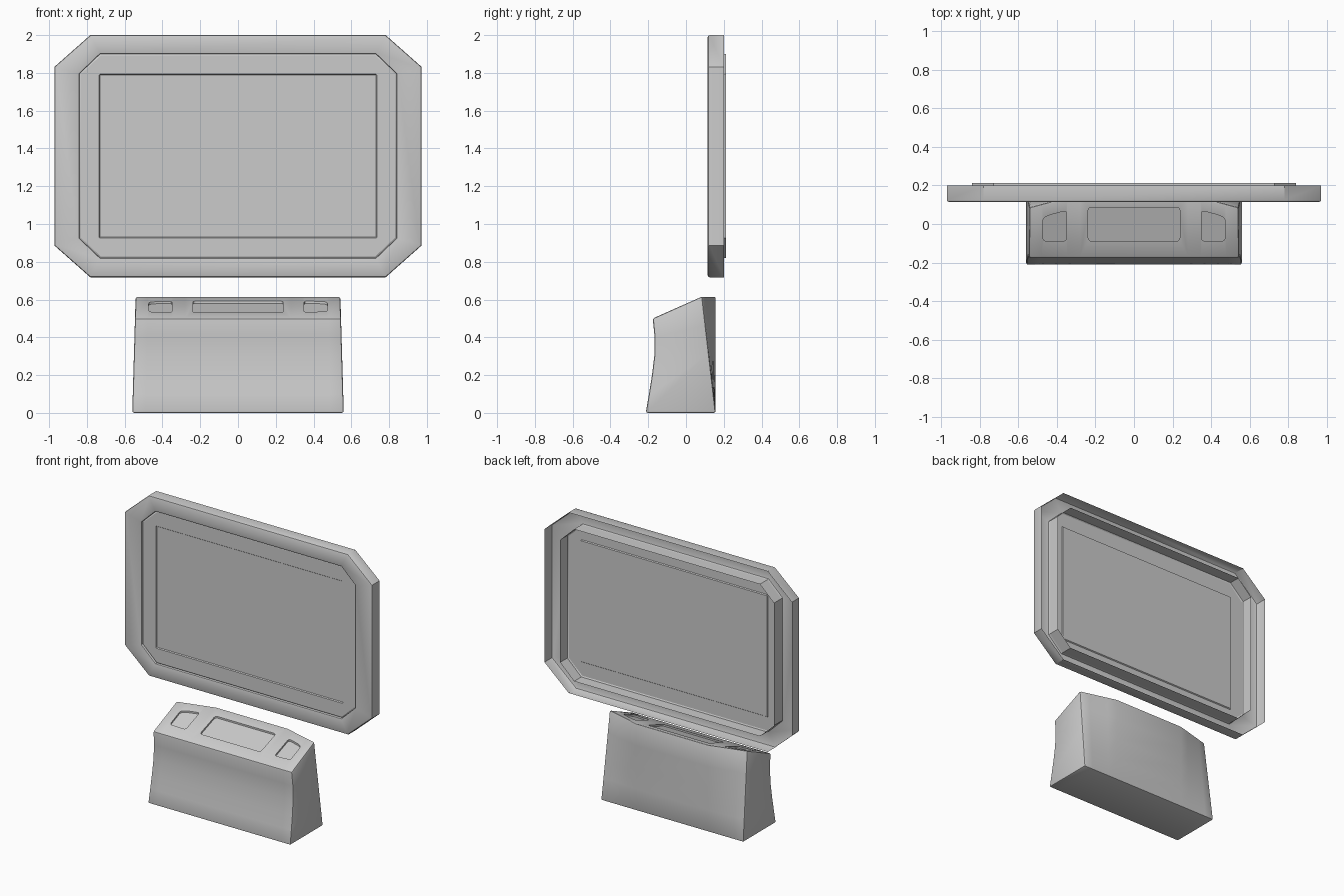
import bpy, bmesh, math
from mathutils import Vector

if "Cube" in bpy.data.objects:
    bpy.data.objects.remove(bpy.data.objects["Cube"])


def make_object(name, bm):
    bmesh.ops.recalc_face_normals(bm, faces=bm.faces)
    mesh = bpy.data.meshes.new(name)
    bm.to_mesh(mesh)
    bm.free()
    ob = bpy.data.objects.new(name, mesh)
    bpy.context.collection.objects.link(ob)
    return ob


def loft(name, loops, cap_start=False, cap_end=False):
    """Join closed loops of equal length into a skin."""
    bm = bmesh.new()
    rings = [[bm.verts.new(p) for p in loop] for loop in loops]
    n = len(rings[0])
    for a, b in zip(rings, rings[1:]):
        for i in range(n):
            j = (i + 1) % n
            bm.faces.new((a[i], a[j], b[j], b[i]))
    if cap_start:
        bm.faces.new(rings[0])
    if cap_end:
        bm.faces.new(rings[-1])
    return make_object(name, bm)


def shade(ob, angle=30):
    bpy.ops.object.select_all(action='DESELECT')
    ob.select_set(True)
    bpy.context.view_layer.objects.active = ob
    bpy.ops.object.shade_smooth_by_angle(angle=math.radians(angle))


def octagon(y, hx, z0, z1, cx, cz, d=0.0):
    """Clipped rectangle in the xz plane, inset by d."""
    hx, z0, z1 = hx - d, z0 + d, z1 - d
    cx, cz = cx - 0.586 * d, cz - 0.586 * d
    return [(-hx + cx, y, z0), (hx - cx, y, z0), (hx, y, z0 + cz), (hx, y, z1 - cz),
            (hx - cx, y, z1), (-hx + cx, y, z1), (-hx, y, z1 - cz), (-hx, y, z0 + cz)]


# Open-backed outer frame
OUT = (0.972, 0.718, 2.0, 0.19, 0.168)
INN = (0.84, 0.82, 1.9, 0.11, 0.105)
PAN = (0.735, 0.925, 1.793, 0.004, 0.004)
frame = loft("outer_frame", [
    octagon(0.2, *OUT), octagon(0.125, *OUT), octagon(0.118, *OUT, 0.003),
    octagon(0.115, *OUT, 0.01), octagon(0.115, *INN, -0.006),
    octagon(0.117, *INN, -0.002), octagon(0.122, *INN), octagon(0.135, *INN)])
shade(frame, 40)

# Open-backed inner frame with the recessed display panel
display = loft("inner_frame_and_display", [
    octagon(0.213, *INN), octagon(0.132, *INN), octagon(0.127, *INN, 0.008),
    octagon(0.127, *PAN), octagon(0.134, *PAN, 0.005)], cap_end=True)
shade(display)

# Pedestal: side-on profiles lofted across x, rear corners swept forward
FLAT, SIDE = 0.28, 0.542
FRONT = [(-0.213, 0.0), (-0.196, 0.1), (-0.18, 0.2), (-0.168, 0.3), (-0.166, 0.4), (-0.176, 0.5)]
TOP = 0.617


def rear_y(x):
    return 0.157 - 0.072 * max(0.0, (abs(x) - FLAT) / (SIDE - FLAT))


def top_z(x, y):
    return 0.5 + (TOP - 0.5) * (y + 0.176) / (rear_y(x) + 0.176)


def section(x):
    back = [(0.157 + (rear_y(x) - 0.157) * k / 4, TOP * k / 4) for k in range(4, -1, -1)]
    k = max(0.0, (abs(x) - FLAT) / (SIDE - FLAT))
    return [(x + math.copysign(0.018 * k * (1 - z / TOP), x), y, z) for y, z in FRONT + back]


right = [FLAT + (SIDE - FLAT) * i / 4 for i in range(5)]
xs = [-x for x in reversed(right)] + right
pedestal = loft("pedestal", [section(x) for x in xs], True, True)
bev = pedestal.modifiers.new("edge_rounding", 'BEVEL')
bev.width, bev.segments = 0.01, 2
bev.limit_method, bev.angle_limit = 'ANGLE', math.radians(40)


# Rounded pockets sunk into the sloping top
def rounded(points, r, steps=4):
    out = []
    for i, p in enumerate(points):
        p = Vector(p)
        a = p + (Vector(points[i - 1]) - p).normalized() * r
        b = p + (Vector(points[(i + 1) % len(points)]) - p).normalized() * r
        for s in range(steps + 1):
            t = s / steps
            out.append(a * (1 - t) ** 2 + p * 2 * t * (1 - t) + b * t * t)
    return out


def pocket(name, points):
    outline = rounded(points, 0.018)
    cutter = loft(name, [[(p.x, p.y, top_z(p.x, p.y) + h) for p in outline]
                         for h in (-0.012, 0.06)], True, True)
    cutter.hide_render = True
    cutter.hide_set(True)
    mod = pedestal.modifiers.new(name, 'BOOLEAN')
    mod.operation, mod.solver, mod.object = 'DIFFERENCE', 'EXACT', cutter
    return cutter


cutters = [pocket("centre_pocket_cutter",
                  [(-0.238, -0.088), (0.238, -0.088), (0.238, 0.086), (-0.238, 0.086)])]
for s, side in ((-1, "left"), (1, "right")):
    cutters.append(pocket(side + "_pocket_cutter",
                   [(s * 0.35, -0.088), (s * 0.473, -0.088), (s * 0.473, 0.03), (s * 0.44, 0.046),
                    (s * 0.35, 0.07)]))

# Bake the pockets and remove the cutters
bpy.context.view_layer.update()
graph = bpy.context.evaluated_depsgraph_get()
baked = bpy.data.meshes.new_from_object(pedestal.evaluated_get(graph))
pedestal.modifiers.clear()
pedestal.data = baked
for c in cutters:
    bpy.data.objects.remove(c)
shade(pedestal)
